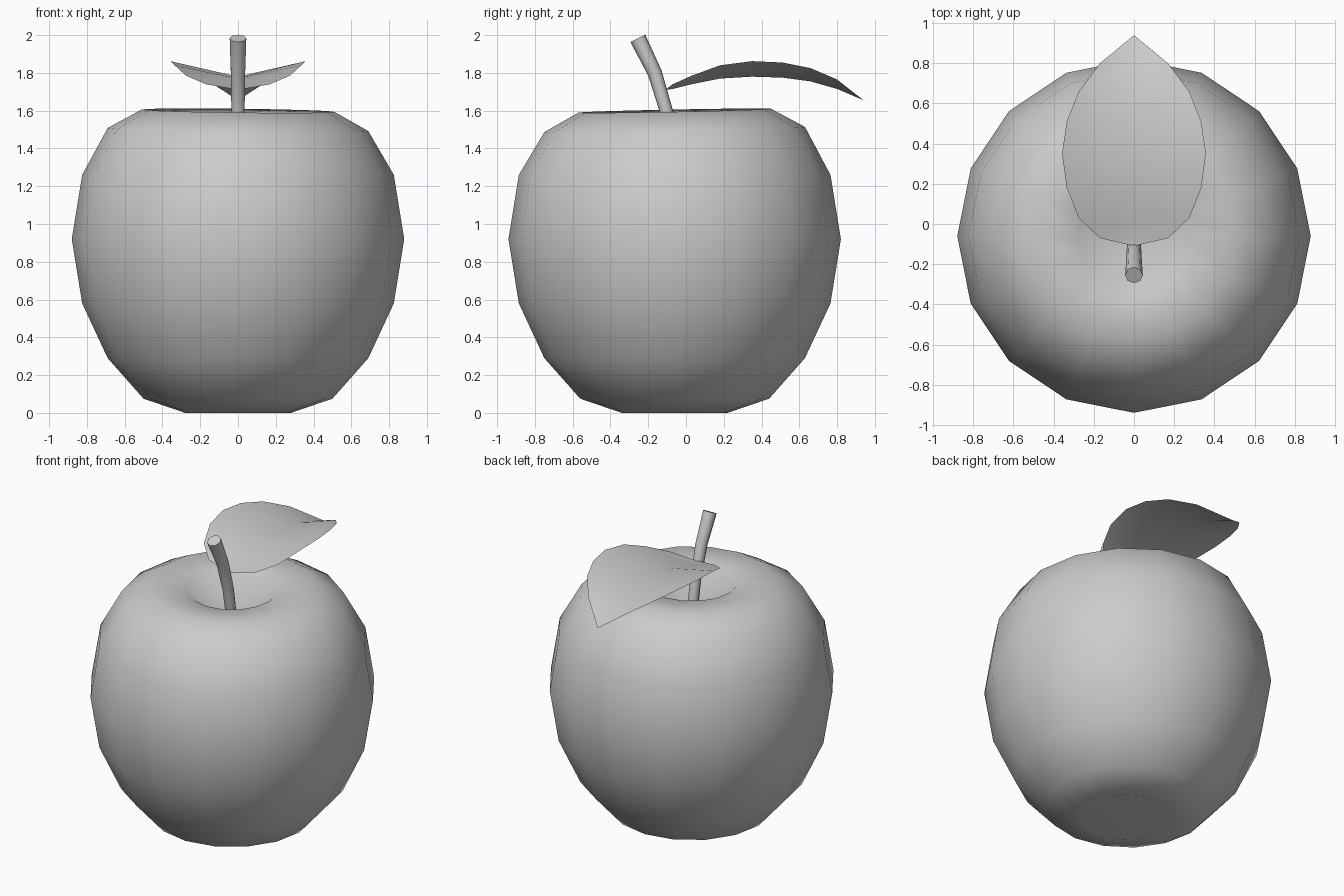
import bpy, bmesh, math
from mathutils import Vector, Matrix

cube = bpy.data.objects.get("Cube")
if cube:
    bpy.data.objects.remove(cube, do_unlink=True)

grey = bpy.data.materials.new("light_grey")
grey.use_nodes = True
COLOUR = (0.6, 0.6, 0.6, 1.0)
grey.diffuse_color = COLOUR
grey.node_tree.nodes["Principled BSDF"].inputs["Base Color"].default_value = COLOUR

CENTRE_Y = -0.06


def finish(bm, name, flat=()):
    """Turn a bmesh into a smooth shaded object, leaving chosen faces flat."""
    for f in bm.faces:
        f.smooth = f not in flat
    for f in flat:
        for e in f.edges:
            e.smooth = False
    mesh = bpy.data.meshes.new(name)
    bm.to_mesh(mesh)
    bm.free()
    mesh.materials.append(grey)
    obj = bpy.data.objects.new(name, mesh)
    bpy.context.collection.objects.link(obj)
    return obj


def ring(bm, centre, radius, sides, matrix=Matrix.Identity(3)):
    angles = [math.tau * i / sides for i in range(sides)]
    return [bm.verts.new(Vector(centre) + matrix @ Vector((radius * math.cos(a), radius * math.sin(a), 0)))
            for a in angles]


def bridge(bm, low, high):
    n = len(low)
    for i in range(n):
        j = (i + 1) % n
        bm.faces.new((low[i], low[j], high[j], high[i]))


# Fruit body: turned profile with a dimple at both poles
profile = [(0.28, 0.0), (0.5, 0.075), (0.69, 0.29), (0.825, 0.58), (0.88, 0.92),
           (0.825, 1.26), (0.69, 1.5), (0.51, 1.6), (0.28, 1.58)]
bm = bmesh.new()
rings = [ring(bm, (0, CENTRE_Y, z), r, 16) for r, z in profile]
for low, high in zip(rings, rings[1:]):
    bridge(bm, low, high)
bottom = bm.verts.new((0, CENTRE_Y, 0.1))
top = bm.verts.new((0, CENTRE_Y, 1.37))
for i in range(16):
    j = (i + 1) % 16
    bm.faces.new((rings[0][j], rings[0][i], bottom))
    bm.faces.new((rings[-1][i], rings[-1][j], top))
# The shoulders lean slightly
for v in bm.verts:
    if v.co.z > 1.4:
        v.co.z += 0.02 * (v.co.y - CENTRE_Y) - 0.012 * v.co.x
finish(bm, "fruit_body")

# Stem: bent tapering tube with flat ends
path = [Vector((0, y, z)) for y, z in
        [(-0.06, 1.34), (-0.105, 1.6), (-0.165, 1.8), (-0.255, 1.983)]]
radii = [0.033, 0.035, 0.038, 0.044]
bm = bmesh.new()
rings = []
for i, p in enumerate(path):
    direction = path[min(i + 1, 3)] - path[max(i - 1, 0)]
    tilt = Matrix.Rotation(math.atan2(-direction.y, direction.z), 3, "X")
    rings.append(ring(bm, p, radii[i], 8, tilt))
for low, high in zip(rings, rings[1:]):
    bridge(bm, low, high)
caps = [bm.faces.new(rings[0][::-1]), bm.faces.new(rings[-1])]
finish(bm, "stem", caps)

# Leaf: arched sheet folded along its midrib (y, half width, rib z, edge z)
sections = [(-0.07, 0.17, 1.715, 1.74), (0.03, 0.275, 1.74, 1.785),
            (0.18, 0.335, 1.77, 1.84), (0.35, 0.358, 1.78, 1.862),
            (0.51, 0.335, 1.775, 1.855), (0.66, 0.275, 1.755, 1.825),
            (0.8, 0.17, 1.715, 1.765)]
bm = bmesh.new()
base = bm.verts.new((0, -0.11, 1.71))
tip = bm.verts.new((0, 0.94, 1.655))
rows = [[bm.verts.new(c) for c in ((-w, y, e), (0, y, r), (w, y, e))]
        for y, w, r, e in sections]
for near, far in zip(rows, rows[1:]):
    for k in range(2):
        bm.faces.new((near[k], near[k + 1], far[k + 1], far[k]))
for k in range(2):
    bm.faces.new((base, rows[0][k + 1], rows[0][k]))
    bm.faces.new((rows[-1][k], rows[-1][k + 1], tip))
finish(bm, "leaf")
